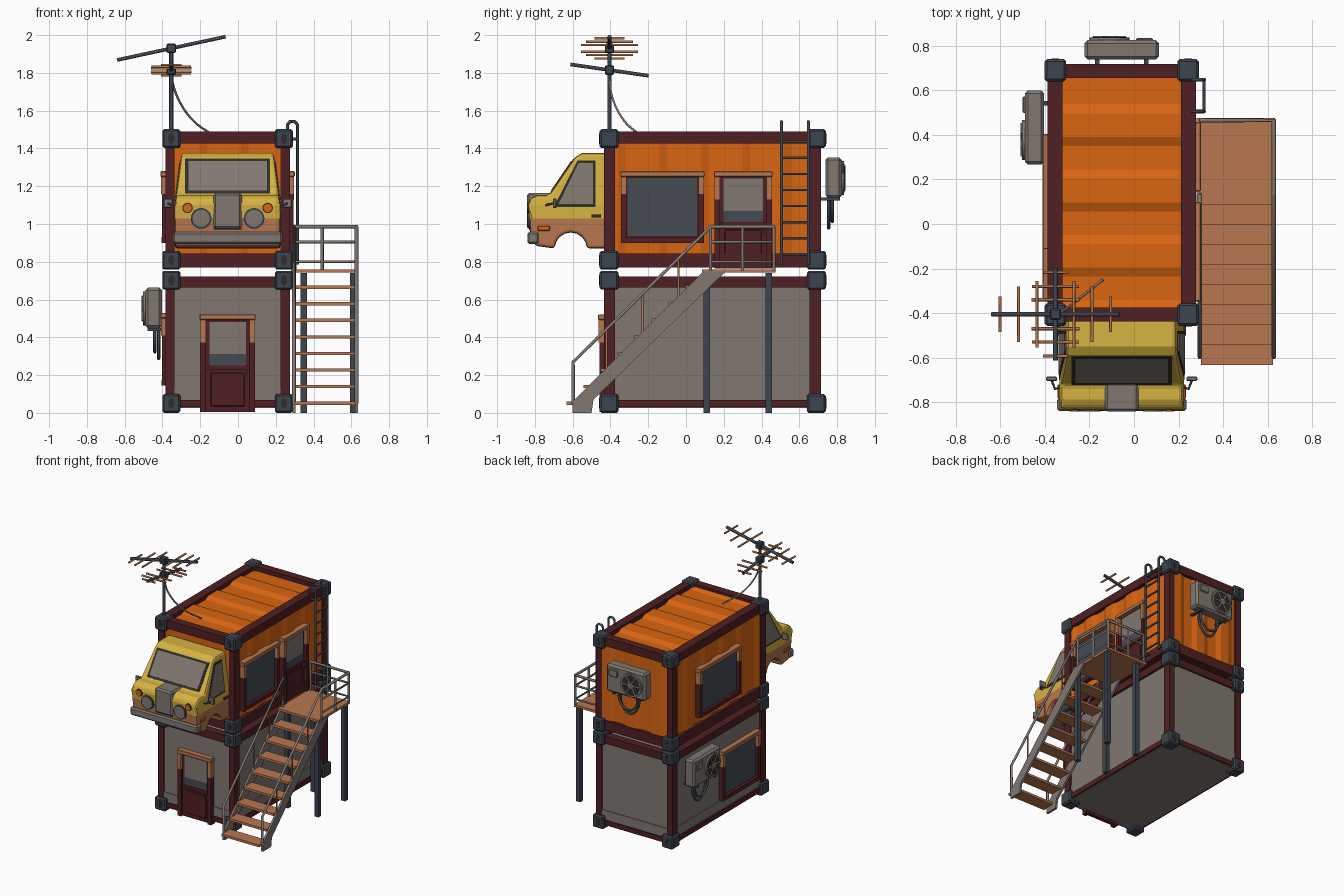
import bpy, bmesh, math
from mathutils import Vector, Matrix

if "Cube" in bpy.data.objects:
    bpy.data.objects.remove(bpy.data.objects["Cube"])

def material(name, rgb):
    m = bpy.data.materials.new(name)
    m.diffuse_color = (*rgb, 1)
    m.use_nodes = True
    m.node_tree.nodes["Principled BSDF"].inputs["Base Color"].default_value = m.diffuse_color
    return m

ORANGE = material("orange_paint", (0.70, 0.13, 0.006))
MAROON = material("maroon_steel", (0.078, 0.014, 0.016))
GREY = material("warm_grey", (0.22, 0.19, 0.165))
SLATE = material("slate_metal", (0.045, 0.058, 0.075))
YELLOW = material("yellow_paint", (0.68, 0.45, 0.055))
COPPER = material("copper_wood", (0.48, 0.185, 0.08))
DARK = material("dark_trim", (0.03, 0.027, 0.022))
GLASS = material("blue_grey_glass", (0.06, 0.07, 0.088))
CX = -0.055  # middle of the containers

def finish(name, bm, *mats):
    me = bpy.data.meshes.new(name)
    bmesh.ops.recalc_face_normals(bm, faces=bm.faces[:])
    bm.to_mesh(me)
    bm.free()
    for m in mats:
        me.materials.append(m)
    ob = bpy.data.objects.new(name, me)
    bpy.context.collection.objects.link(ob)
    return ob

def box(name, mat, a, b, bevel=0):
    a, b = Vector(a), Vector(b)
    size = [abs(v) for v in b - a]
    bm = bmesh.new()
    bmesh.ops.create_cube(bm, size=1, matrix=Matrix.Translation((a + b) / 2) @ Matrix.Diagonal((*size, 1)))
    if bevel:
        bmesh.ops.bevel(bm, geom=bm.edges[:], offset=bevel, segments=1, affect='EDGES')
    return finish(name, bm, mat)

def cylinder(name, mat, p, q, r, n=16, squash=1):
    p, q = Vector(p), Vector(q)
    d = q - p
    rot = d.to_track_quat('Z', 'Y').to_matrix().to_4x4()
    bm = bmesh.new()
    bmesh.ops.create_cone(bm, cap_ends=True, segments=n, radius1=r, radius2=r, depth=d.length,
        matrix=Matrix.Translation((p + q) / 2) @ rot @ Matrix.Diagonal((squash, 1, 1, 1)))
    return finish(name, bm, mat)

def tube(name, mat, pts, r, curved=False, res=1):
    cu = bpy.data.curves.new(name, 'CURVE')
    cu.dimensions = '3D'
    cu.bevel_depth, cu.bevel_resolution, cu.use_fill_caps, cu.resolution_u = r, res, True, 6
    sp = cu.splines.new('BEZIER' if curved else 'POLY')
    store = sp.bezier_points if curved else sp.points
    store.add(len(pts) - 1)
    for s, p in zip(store, pts):
        if curved:
            s.co, s.handle_left_type, s.handle_right_type = p, 'AUTO', 'AUTO'
        else:
            s.co = (*p, 1)
    cu.materials.append(mat)
    ob = bpy.data.objects.new(name, cu)
    bpy.context.collection.objects.link(ob)
    bpy.ops.object.select_all(action='DESELECT')
    ob.select_set(True)
    bpy.context.view_layer.objects.active = ob
    bpy.ops.object.convert(target='MESH')
    return bpy.context.object

def prism_bm(pts, xf):
    """Side profile of (y, z) points stretched between the two x values xf(z)."""
    bm = bmesh.new()
    rows = [[bm.verts.new((xf(z)[i], y, z)) for y, z in pts] for i in (0, 1)]
    bm.faces.new(rows[0])
    bm.faces.new(rows[1])
    for i in range(len(pts)):
        j = i - 1
        bm.faces.new((rows[0][j], rows[0][i], rows[1][i], rows[1][j]))
    return bm

def prism(name, mat, pts, xf):
    return finish(name, prism_bm(pts, xf), mat)

# wall spaces: position along wall u, distance outwards d, height z
SIDES = {"front": lambda u, d, z: (u, -0.43 - d, z), "back": lambda u, d, z: (u, 0.71 + d, z),
         "right": lambda u, d, z: (0.265 + d, u, z), "left": lambda u, d, z: (-0.375 - d, u, z),
         "roof": lambda u, d, v: (v, u, 1.475 + d)}

# containers: steel cage with corner castings
def container(tag, bottom, top, castings):
    for x0, x1, xo in ((-0.385, -0.335, -0.32), (0.275, 0.225, 0.21)):
        for y0, y1 in ((-0.435, -0.375), (0.715, 0.655)):
            box(tag + "_post", MAROON, (x0, y0, bottom[0]), (x1, y1, top[1]))
        for z0, z1 in (bottom, top):
            box(tag + "_side_beam", MAROON, (x0 - 0.003 * (1 if x0 < 0 else -1), -0.43, z0), (xo, 0.71, z1))
    for y0, y1 in ((-0.438, -0.375), (0.718, 0.655)):
        for z0, z1 in (bottom, top):
            box(tag + "_end_beam", MAROON, (-0.38, y0, z0), (0.27, y1, z1))
    for x in (-0.353, 0.243):
        for y in (-0.407, 0.69):
            for z in castings:
                box(tag + "_corner_casting", SLATE, (x - 0.048, y - 0.05, z - 0.05), (x + 0.048, y + 0.05, z + 0.05), 0.01)
                cylinder(tag + "_casting_slot", DARK, (x, y - 0.053, z), (x, y + 0.053, z), 0.028, 14, 0.6)

container("lower", (0.03, 0.068), (0.665, 0.722), (0.05, 0.702))
container("upper", (0.77, 0.845), (1.425, 1.49), (0.808, 1.452))
box("lower_walls", GREY, (-0.37, -0.425, 0.025), (0.26, 0.705, 0.7))
box("lower_wall_skirt", GREY, (-0.375, -0.43, 0.03), (0.265, 0.71, 0.14))
box("upper_floor", MAROON, (-0.37, -0.42, 0.785), (0.26, 0.7, 0.83))

# corrugated orange panels
def corrugated(side, u0, u1, v0, v1, period, phase, depth):
    us = [(u0, None), (u1, None)]
    s = 0.02
    pts, k = [], math.floor((u0 - phase) / period) - 1
    while phase + k * period < u1 + period:
        c = phase + k * period
        pts += [(c - s, -depth), (c + s, 0), (c + period / 2 - s, 0), (c + period / 2 + s, -depth)]
        k += 1
    pts = [p for p in pts if u0 < p[0] < u1]
    pts = [(u0, pts[0][1])] + pts + [(u1, pts[-1][1])]
    bm = bmesh.new()
    f = SIDES[side]
    cols = [[bm.verts.new(f(u, d, v)) for v in (v0, v1)] for u, d in pts]
    for a, b in zip(cols, cols[1:]):
        bm.faces.new((a[0], b[0], b[1], a[1]))
    finish("orange_panel_" + side, bm, ORANGE)

corrugated("roof", -0.40, 0.68, -0.34, 0.23, 0.293, 0.37, 0.018)
for side, a, b in (("right", -0.4, 0.68), ("left", -0.4, 0.68), ("front", -0.35, 0.24), ("back", -0.35, 0.24)):
    corrugated(side, a, b, 0.8, 1.46, 0.22, -0.01 if a < -0.38 else -0.075, 0.014)

# windows and doors with two-tone frames
def opening(name, side, u0, u1, z0, z1, door):
    f, w = SIDES[side], 0.03
    def part(n, mat, a, b, c, d, out, bev=0):
        box(name + n, mat, f(a, -0.02, c), f(b, out, d), bev)
    zc = z1 - (0.15 if door else 0.12)
    part("_lintel", COPPER, u0 - 0.003, u1 + 0.003, z1 - w, z1, 0.036, 0.004)
    for a, b in ((u0, u0 + w), (u1 - w, u1)):
        part("_upper_jamb", COPPER, a, b, zc, z1 - w, 0.032)
        part("_lower_jamb", MAROON, a, b, z0, zc, 0.028)
    if door:
        zg = z1 - 0.27
        part("_leaf", MAROON, u0 + w, u1 - w, z0, z1 - w, 0.008)
        part("_leaf_panel", MAROON, u0 + 0.055, u1 - 0.055, z0 + 0.03, zg - 0.04, 0.014, 0.004)
        part("_leaf_rail", MAROON, u0 + w, u1 - w, zg - 0.025, zg, 0.016)
        part("_low_glass", GLASS, u0 + 0.048, u1 - 0.048, zg, zg + 0.06, 0.012)
        part("_glass", GREY, u0 + 0.048, u1 - 0.048, zg + 0.06, z1 - w - 0.01, 0.012)
        part("_handle", SLATE, u1 - 0.045, u1 - 0.037, zg - 0.06, zg - 0.03, 0.022)
    else:
        part("_sill", MAROON, u0, u1, z0, z0 + w, 0.03)
        part("_back", MAROON, u0 + w, u1 - w, z0 + w, z1 - w, 0.006)
        part("_glass", GLASS, u0 + 0.036, u1 - 0.036, z0 + 0.036, z1 - 0.036, 0.01)

opening("front_door", "front", -0.2, 0.09, 0.005, 0.522, True)
opening("upper_door", "right", 0.15, 0.455, 0.765, 1.28, True)
opening("right_window", "right", -0.345, 0.095, 0.9, 1.28, False)
opening("left_window", "left", -0.11, 0.4, 0.9, 1.28, False)
opening("lower_left_window", "left", -0.34, 0.12, 0.145, 0.53, False)

# van cab on the upper front
def half(z):
    return 0.28 - 0.035 * max(0, z - 1.1) / 0.27
def cab_x(extra, trim=0):
    return lambda z: (CX - half(z) - extra, CX + half(z) + extra)
arch = [(-0.61 + 0.085 * math.cos(a), 0.87 + 0.085 * math.sin(a)) for a in [math.pi * i / 8 for i in range(9)]]
profile = [(-0.42, 1.376), (-0.42, 0.87)] + arch + [(-0.8, 0.885), (-0.825, 0.96), (-0.835, 1.1), (-0.825, 1.135),
           (-0.787, 1.153), (-0.725, 1.153), (-0.587, 1.354), (-0.55, 1.376)]
bm = prism_bm(profile, lambda z: (CX - 0.28, CX + 0.28))
for z in (1.03, 1.1):
    bmesh.ops.bisect_plane(bm, geom=bm.verts[:] + bm.edges[:] + bm.faces[:], plane_co=(0, 0, z), plane_no=(0, 0, 1))
for v in bm.verts:
    v.co.x = CX + math.copysign(half(v.co.z), v.co.x - CX)
for fc in bm.faces:
    fc.material_index = 1 if fc.calc_center_median().z < 1.03 else 0
cab = finish("cab_body", bm, YELLOW, COPPER)
bev = cab.modifiers.new("soft_edges", 'BEVEL')
bev.width, bev.segments, bev.limit_method, bev.angle_limit = 0.016, 2, 'ANGLE', math.radians(40)

def on_slope(t, d):
    return (-0.725 + 0.138 * t - 0.824 * d, 1.153 + 0.201 * t + 0.566 * d)
for n, mat, t0, t1, d, w in (("windshield_seal", DARK, 0.04, 0.95, 0.003, 0.225), ("windshield", GREY, 0.11, 0.88, 0.006, 0.208)):
    prism(n, mat, [on_slope(t0, -0.004), on_slope(t0, d), on_slope(t1, d), on_slope(t1, -0.004)], lambda z: (CX - w, CX + w))
prism("side_window_seal", DARK, [(-0.7, 1.09), (-0.48, 1.09), (-0.48, 1.335), (-0.575, 1.335)], cab_x(0.002))
prism("side_window", GREY, [(-0.675, 1.105), (-0.492, 1.105), (-0.492, 1.322), (-0.57, 1.322)], cab_x(0.005))
box("bumper", GREY, (CX - 0.29, -0.84, 0.895), (CX + 0.29, -0.78, 0.957), 0.01)
box("grille", GREY, (CX - 0.075, -0.842, 0.975), (CX + 0.075, -0.71, 1.165), 0.012)
box("grille_face", SLATE, (CX - 0.075, -0.8, 0.968), (CX + 0.075, -0.83, 0.98))
for s in (-1, 1):
    x = CX + s * 0.14
    cylinder("headlight_ring", SLATE, (x, -0.8, 1.03), (x, -0.838, 1.03), 0.055, 20)
    cylinder("headlight", GREY, (x, -0.8, 1.03), (x, -0.842, 1.03), 0.045, 20)
    x = CX + s * 0.212
    cylinder("signal_ring", DARK, (x, -0.8, 1.085), (x, -0.838, 1.085), 0.028)
    cylinder("signal_light", ORANGE, (x, -0.8, 1.085), (x, -0.842, 1.085), 0.022)
    x = CX + s * 0.28
    box("side_marker", ORANGE, (x - 0.008, -0.785, 0.963), (x + 0.008, -0.72, 0.99), 0.004)
    box("door_handle", DARK, (x - 0.008, -0.5, 1.035), (x + 0.008, -0.45, 1.05))
    tube("mirror_arm", SLATE, [(x - s * 0.02, -0.73, 1.1), (x + s * 0.02, -0.74, 1.1), (x + s * 0.035, -0.7, 1.11)], 0.006)
    box("mirror", GREY, (x + s * 0.01, -0.705, 1.085), (x + s * 0.06, -0.685, 1.135), 0.005)

# outside stairs, platform and railings
for x0, x1 in ((0.288, 0.304), (0.62, 0.636)):
    prism("stringer", GREY, [(-0.6, 0), (-0.5, 0), (-0.49, 0.07), (0.21, 0.748), (0.09, 0.748), (-0.6, 0.06)], lambda z: (x0, x1))
    xm = (x0 + x1) / 2
    rail = [(xm, -0.597, 0.05), (xm, -0.597, 0.27), (xm, 0.13, 0.985)]
    tube("handrail", GREY, rail + ([(xm, 0.47, 0.985)] if xm > 0.5 else [(xm, 0.13, 0.75)]), 0.01)
    for y in (-0.42, -0.23, -0.04):
        tube("baluster", COPPER, [(xm, y, 0.62 + y), (xm, y, 0.857 + y)], 0.006)
    for y in (0.11, 0.437):
        box("platform_leg", SLATE, (xm + 0.016 - 0.07 * (xm > 0.5) + 0.02, y - 0.017, 0), (xm + 0.05 - 0.07 * (xm > 0.5) + 0.02, y + 0.017, 0.74))
for i in range(8):
    y, z = -0.632 + 0.09 * i, 0.052 + 0.0875 * i
    box("step", COPPER, (0.3, y, z - 0.009), (0.624, y + 0.1, z + 0.009))
box("platform", COPPER, (0.28, 0.085, 0.742), (0.632, 0.475, 0.76))
for y in (0.13, 0.3, 0.465):
    tube("platform_post", GREY, [(0.628, y, 0.75), (0.628, y, 0.985)], 0.009)
for x in (0.3, 0.445):
    tube("back_post", GREY, [(x, 0.465, 0.75), (x, 0.465, 0.985)], 0.009)
for z, r in ((0.8, 0.007), (0.905, 0.008), (0.985, 0.01)):
    tube("platform_rail", GREY, [(0.628, 0.13, z), (0.628, 0.465, z), (0.295, 0.465, z)], r)

# roof ladder
for y in (0.505, 0.648):
    tube("ladder_rail", SLATE, [(0.315, y, 0.785), (0.315, y, 1.525), (0.3, y, 1.542), (0.275, y, 1.542), (0.262, y, 1.525), (0.262, y, 1.48)], 0.009)
    for z in (0.81, 1.45):
        tube("ladder_bracket", SLATE, [(0.26, y, z), (0.315, y, z)], 0.008)
for i in range(8):
    tube("ladder_rung", SLATE, [(0.315, 0.505, 0.84 + 0.085 * i), (0.315, 0.648, 0.84 + 0.085 * i)], 0.007)

# air conditioners: u centre, s points towards the fan side
def aircon(side, u, s, z):
    f = SIDES[side]
    def P(a, d, h):
        return f(u + a * s, d, z + h)
    box("aircon_case", GREY, P(-0.167, 0.028, 0), P(0.167, 0.115, 0.215), 0.014)
    cylinder("aircon_fan_rim", GREY, P(0.055, 0.1, 0.105), P(0.055, 0.127, 0.105), 0.09, 24)
    cylinder("aircon_fan_recess", DARK, P(0.055, 0.11, 0.105), P(0.055, 0.1285, 0.105), 0.077, 24)
    cylinder("aircon_fan_hub", GREY, P(0.055, 0.11, 0.105), P(0.055, 0.133, 0.105), 0.024, 12)
    for k in range(3):
        a = k * math.pi / 3
        c, n = 0.075 * math.cos(a), 0.075 * math.sin(a)
        tube("aircon_blade", GREY, [P(0.055 - c, 0.128, 0.105 - n), P(0.055 + c, 0.128, 0.105 + n)], 0.007)
    box("aircon_panel", GREY, P(-0.14, 0.1, 0.13), P(-0.065, 0.125, 0.185), 0.005)
    for a in (-0.11, 0.11):
        box("aircon_bracket", SLATE, P(a - 0.01, -0.01, -0.014), P(a + 0.01, 0.105, 0.002))
    for d, drop in ((0.045, 0.16), (0.065, 0.125)):
        tube("aircon_hose", SLATE, [P(-0.09, d, 0.01), P(-0.08, d, -0.6 * drop), P(-0.01, d, -drop),
                                    P(0.06, d, -0.6 * drop), P(0.07, d, 0.01)], 0.009, True)

aircon("back", CX, -1, 1.138)
aircon("left", 0.433, -1, 0.448)

# roof antenna: two tilted booms with copper rods
AX, AY = -0.353, -0.405
tube("antenna_mast", SLATE, [(AX, AY, 1.48), (AX, AY, 1.95)], 0.011, res=2)
def boom(z, along, across, reach, rods):
    c, d, e = Vector((AX, AY, z)), Vector(along), Vector(across)
    tube("antenna_boom", SLATE, [c - d * reach, c + d * reach], 0.011)
    box("antenna_clamp", SLATE, c - Vector((0.025,) * 3), c + Vector((0.025,) * 3), 0.006)
    for off, length in rods:
        for s in (-1, 1):
            m = c + d * off * s
            tube("antenna_rod", COPPER, [m - e * length / 2, m + e * length / 2], 0.007)
boom(1.93, (1, 0, 0.215), (0, 1, 0), 0.287, ((0.083, 0.3), (0.165, 0.25), (0.248, 0.16)))
boom(1.815, (0, 1, -0.145), (1, 0, 0), 0.207, ((0.065, 0.215), (0.125, 0.21), (0.188, 0.11)))
tube("antenna_cable", GREY, [(AX, AY, 1.77), (-0.32, -0.39, 1.67), (-0.24, -0.33, 1.55), (-0.14, -0.25, 1.475)], 0.006, True)
